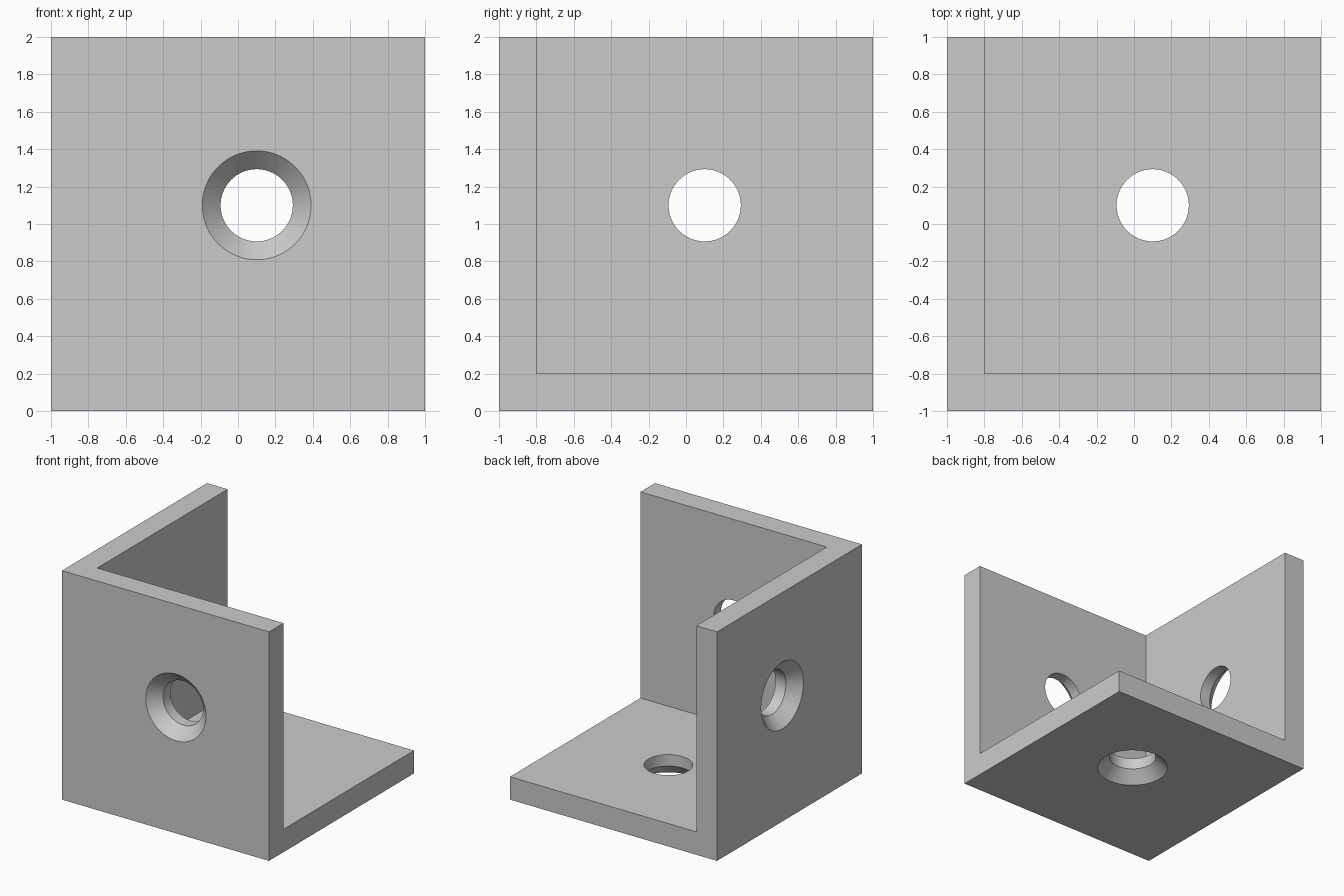
import bpy
import bmesh
from mathutils import Matrix, Vector

if "Cube" in bpy.data.objects:
    bpy.data.objects.remove(bpy.data.objects["Cube"], do_unlink=True)

SIZE, THICK, CENTRE = 2.0, 0.2, 1.1      # plate size, wall thickness, hole offset from the corner
HOLE, SINK, SINK_DEPTH = 0.193, 0.29, 0.1
CORNER = Vector((-1, -1, 0))

grey = bpy.data.materials.new("grey metal")
grey.use_nodes = True
grey.diffuse_color = (0.6, 0.6, 0.6, 1)
grey.node_tree.nodes["Principled BSDF"].inputs["Base Color"].default_value = (0.6, 0.6, 0.6, 1)


def make_object(name, bm):
    mesh = bpy.data.meshes.new(name)
    bmesh.ops.recalc_face_normals(bm, faces=bm.faces)
    bm.to_mesh(mesh)
    bm.free()
    mesh.materials.append(grey)
    obj = bpy.data.objects.new(name, mesh)
    bpy.context.collection.objects.link(obj)
    return obj


def box(name, low, high):
    bm = bmesh.new()
    low, high = Vector(low), Vector(high)
    bmesh.ops.create_cube(bm, size=1, matrix=Matrix.LocRotScale(
        CORNER + (low + high) / 2, None, high - low))
    return make_object(name, bm)


def countersink_cutter(name, axis):
    """Revolved drill shape along one axis, flaring to the outer face."""
    extra = 0.05
    profile = [(SINK + extra, -extra), (HOLE, SINK_DEPTH), (HOLE, THICK + extra)]
    bm = bmesh.new()
    rings = []
    for radius, depth in profile:
        ring = bmesh.ops.create_circle(bm, segments=96, radius=radius)["verts"]
        bmesh.ops.translate(bm, verts=ring, vec=(0, 0, depth))
        rings.append(ring)
    for a, b in zip(rings, rings[1:]):
        for i in range(len(a)):
            j = (i + 1) % len(a)
            bm.faces.new((a[i], a[j], b[j], b[i]))
    bm.faces.new(rings[0])
    bm.faces.new(rings[-1])
    # Aim the drill along the axis and centre it on the plate
    direction = Vector([float(k == axis) for k in range(3)])
    place = Vector([0 if k == axis else CENTRE for k in range(3)])
    turn = Vector((0, 0, 1)).rotation_difference(direction).to_matrix().to_4x4()
    bm.transform(Matrix.Translation(CORNER + place) @ turn)
    cutter = make_object(name, bm)
    cutter.hide_render = True
    return cutter


def cut(target, cutter):
    mod = target.modifiers.new("cut", "BOOLEAN")
    mod.operation, mod.solver, mod.object = "DIFFERENCE", "EXACT", cutter
    bpy.context.view_layer.objects.active = target
    bpy.ops.object.modifier_apply(modifier=mod.name)
    bpy.data.objects.remove(cutter, do_unlink=True)


# Cube hollowed from one corner leaves a base and two walls
bracket = box("corner_bracket", (0, 0, 0), (SIZE, SIZE, SIZE))
cut(bracket, box("hollow_cutter", [THICK] * 3, [SIZE + 0.5] * 3))

# One countersunk screw hole through each plate
for axis in range(3):
    cut(bracket, countersink_cutter("screw_hole_cutter", axis))

# Smooth hole walls, sharp edges elsewhere
bpy.ops.object.select_all(action="DESELECT")
bracket.select_set(True)
bpy.context.view_layer.objects.active = bracket
bpy.ops.object.shade_smooth_by_angle(angle=0.5)
